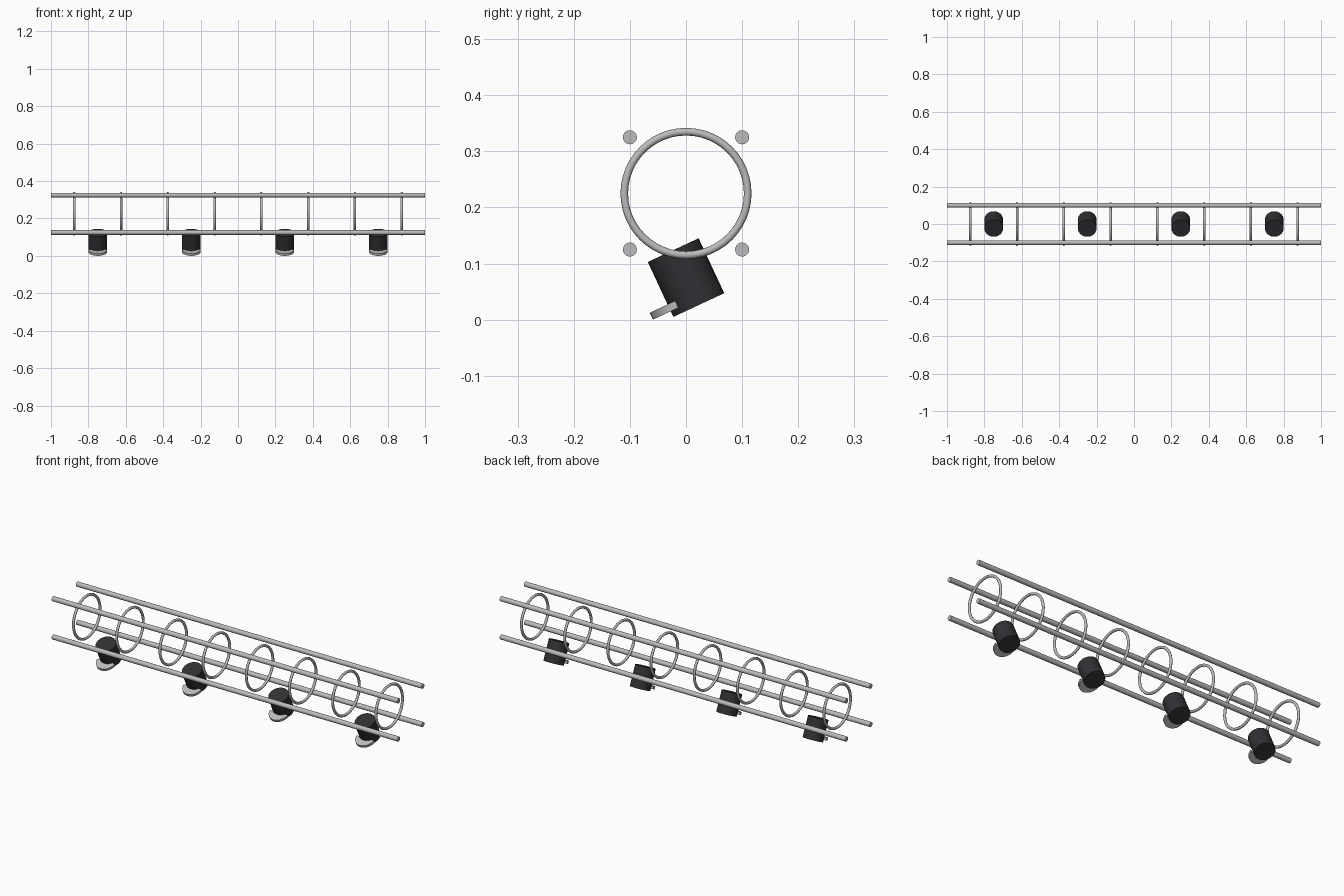
import bpy
import bmesh
from math import cos, sin, pi, radians
from mathutils import Matrix

cube = bpy.data.objects.get("Cube")
if cube:
    bpy.data.objects.remove(cube, do_unlink=True)


def make_material(name, color):
    mat = bpy.data.materials.new(name)
    mat.use_nodes = True
    mat.diffuse_color = color
    mat.node_tree.nodes["Principled BSDF"].inputs["Base Color"].default_value = color
    return mat


metal = make_material("light_grey_metal", (0.5, 0.5, 0.51, 1))
black = make_material("charcoal_black", (0.03, 0.03, 0.035, 1))

TRUSS_Z = 0.225
RAIL_OFFSET = 0.1
LAMP_TILT = Matrix.Rotation(radians(25), 4, "X")


def finish(obj, name, mat):
    obj.name = obj.data.name = name
    obj.data.materials.append(mat)
    bpy.ops.object.select_all(action="DESELECT")
    obj.select_set(True)
    bpy.context.view_layer.objects.active = obj
    bpy.ops.object.shade_smooth_by_angle(angle=radians(35))
    return obj


# Four long rails
def rail(name, y, z):
    bpy.ops.mesh.primitive_cylinder_add(vertices=20, radius=0.0125, depth=2,
                                        location=(0, y, z), rotation=(0, pi / 2, 0))
    finish(bpy.context.object, name, metal)


for side, sy in (("front", -1), ("back", 1)):
    for level, sz in (("lower", -1), ("upper", 1)):
        rail(f"{side}_{level}_rail", sy * RAIL_OFFSET, TRUSS_Z + sz * RAIL_OFFSET)


# Hoops standing inside the rails
def hoop(index):
    bpy.ops.mesh.primitive_torus_add(major_segments=48, minor_segments=12,
                                     major_radius=0.11, minor_radius=0.0068,
                                     location=(-0.875 + 0.25 * index, 0, TRUSS_Z),
                                     rotation=(0, pi / 2, 0))
    finish(bpy.context.object, f"hoop_{index + 1}", metal)


for i in range(8):
    hoop(i)


# Half-round plate, curved edge facing the front
def half_disc(name, radius, thickness, steps=20):
    bm = bmesh.new()
    arc = [pi + pi * i / steps for i in range(steps + 1)]
    face = bm.faces.new([bm.verts.new((radius * cos(a), radius * sin(a), -thickness / 2))
                         for a in arc])
    extruded = bmesh.ops.extrude_face_region(bm, geom=[face])
    top = [v for v in extruded["geom"] if isinstance(v, bmesh.types.BMVert)]
    bmesh.ops.translate(bm, verts=top, vec=(0, 0, thickness))
    bmesh.ops.recalc_face_normals(bm, faces=bm.faces)
    mesh = bpy.data.meshes.new(name)
    bm.to_mesh(mesh)
    bm.free()
    obj = bpy.data.objects.new(name, mesh)
    bpy.context.collection.objects.link(obj)
    return obj


# Tilted lamps, each a can with a half-round lip
def lamp(index):
    frame = Matrix.Translation((-0.75 + 0.5 * index, 0, 0.075)) @ LAMP_TILT
    bpy.ops.mesh.primitive_cylinder_add(vertices=32, radius=0.05, depth=0.108)
    can = finish(bpy.context.object, f"lamp_can_{index + 1}", black)
    can.matrix_world = frame
    lip = finish(half_disc("lip", 0.05, 0.0135), f"lamp_lip_{index + 1}", metal)
    lip.matrix_world = frame @ Matrix.Translation((0, -0.035, -0.0362))


for i in range(4):
    lamp(i)
